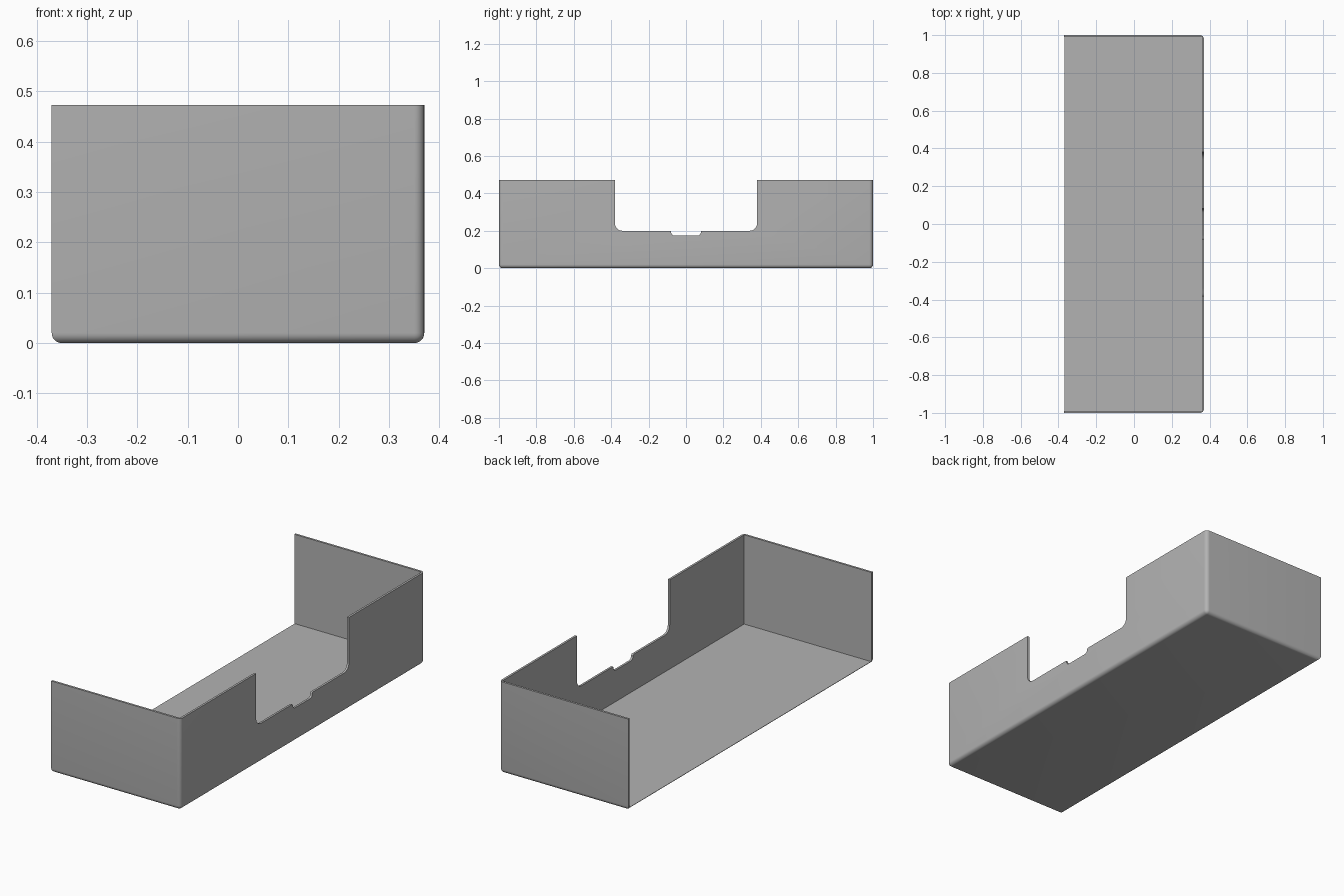
import bpy, bmesh, math
from mathutils import Vector

if "Cube" in bpy.data.objects:
    bpy.data.objects.remove(bpy.data.objects["Cube"], do_unlink=True)

HALF_X, HALF_Y, HEIGHT = 0.37, 1.0, 0.473
WALL, FILLET = 0.011, 0.02

grey = bpy.data.materials.new("plain grey")
grey.use_nodes = True
colour = (0.45, 0.45, 0.45, 1)
grey.diffuse_color = colour
grey.node_tree.nodes["Principled BSDF"].inputs["Base Color"].default_value = colour


def add_object(name, bm):
    mesh = bpy.data.meshes.new(name)
    bmesh.ops.recalc_face_normals(bm, faces=bm.faces)
    bm.to_mesh(mesh)
    bm.free()
    mesh.materials.append(grey)
    obj = bpy.data.objects.new(name, mesh)
    bpy.context.collection.objects.link(obj)
    return obj


def box(low, high):
    bm = bmesh.new()
    bmesh.ops.create_cube(bm, size=1)
    for v in bm.verts:
        v.co = [high[i] if v.co[i] > 0 else low[i] for i in range(3)]
    return bm


def rounded(points, steps=6):
    """Fillet the inner points of an open (y, z, radius) path with right angles."""
    path = [points[0][:2]]
    for before, here, after in zip(points, points[1:], points[2:]):
        p, r = Vector(here[:2]), here[2]
        a = (Vector(before[:2]) - p).normalized() * r
        b = (Vector(after[:2]) - p).normalized() * r
        for i in range(steps + 1):
            t = i / steps * math.pi / 2
            path.append(tuple(p + a * (1 - math.sin(t)) + b * (1 - math.cos(t))))
    return path + [points[-1][:2]]


# Outer block: rounded bottom edges and rounded uprights on the closed side
bm = box((-HALF_X, -HALF_Y, 0), (HALF_X, HALF_Y, HEIGHT))
edges = []
for e in bm.edges:
    a, b = e.verts[0].co, e.verts[1].co
    bottom = a.z == b.z == 0
    upright = a.z != b.z and a.x > 0
    if bottom or upright:
        edges.append(e)
bmesh.ops.bevel(bm, geom=edges, offset=FILLET, segments=6, profile=0.5,
                affect='EDGES', clamp_overlap=True)
tray = add_object("open_sided_tray", bm)

# Cavity, open on top and on one long side
cavity = add_object("cavity_cutter", box((-HALF_X - 1, -HALF_Y + WALL, WALL),
                                         (HALF_X - WALL, HALF_Y - WALL, HEIGHT + 1)))

# Stepped notch in the long wall
half = rounded([(0.38, HEIGHT + 0.1, 0), (0.38, 0.2, 0.04), (0.08, 0.2, 0.006),
                (0.08, 0.174, 0.02), (0, 0.174, 0)])
outline = half[:-1] + [(-y, z) for y, z in reversed(half[:-1])]
bm = bmesh.new()
face = bm.faces.new([bm.verts.new((HALF_X - 0.1, y, z)) for y, z in outline])
ext = bmesh.ops.extrude_face_region(bm, geom=[face])
bmesh.ops.translate(bm, vec=(0.2, 0, 0),
                    verts=[g for g in ext["geom"] if isinstance(g, bmesh.types.BMVert)])
notch = add_object("notch_cutter", bm)

bpy.ops.object.select_all(action='DESELECT')
bpy.context.view_layer.objects.active = tray
tray.select_set(True)
for cutter in (cavity, notch):
    cutter.hide_render = True
    mod = tray.modifiers.new(cutter.name, 'BOOLEAN')
    mod.operation = 'DIFFERENCE'
    mod.solver = 'EXACT'
    mod.object = cutter
    bpy.ops.object.modifier_apply(modifier=mod.name)
    bpy.data.objects.remove(cutter, do_unlink=True)

bpy.ops.object.shade_smooth_by_angle(angle=math.radians(30))
